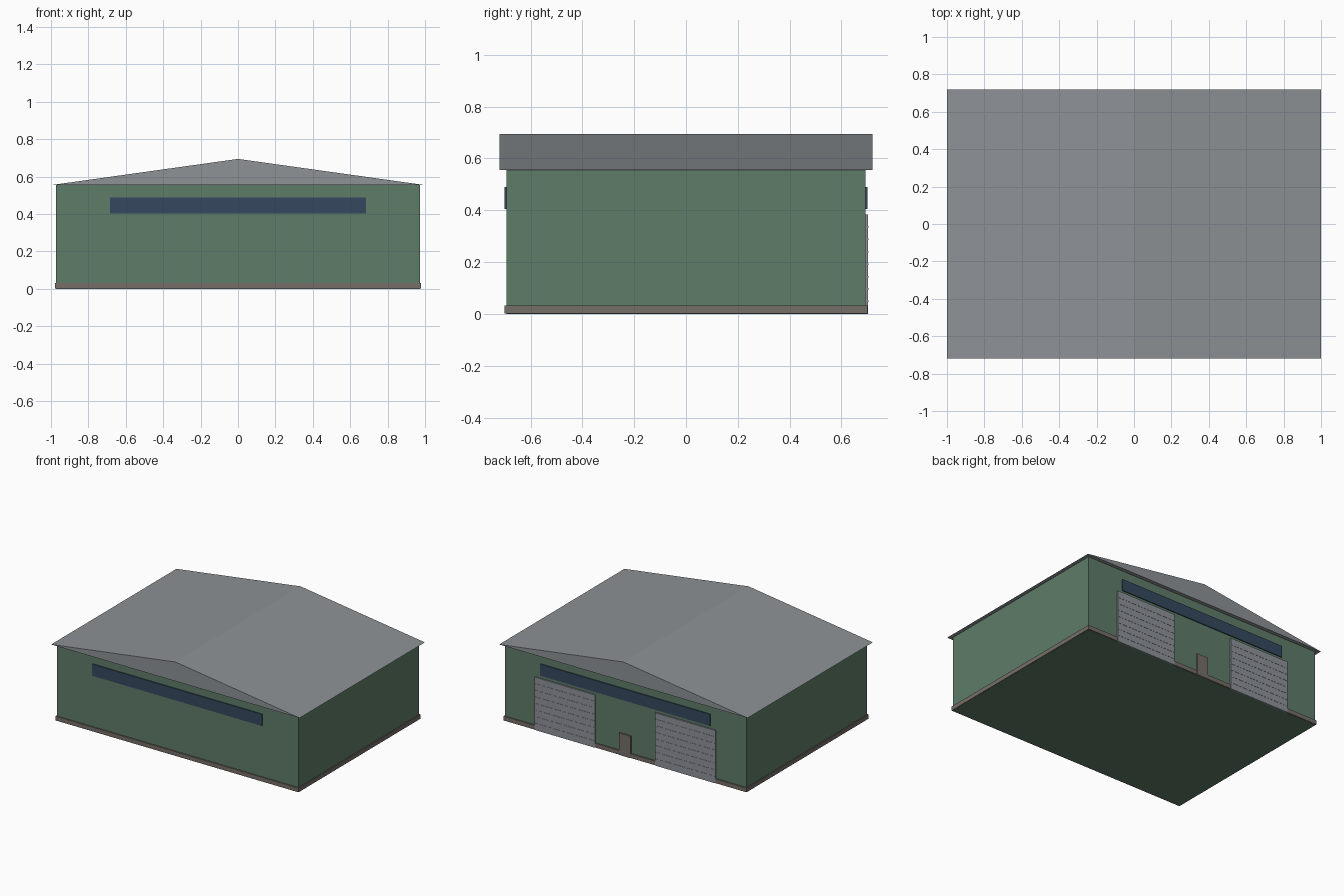
import bpy

if "Cube" in bpy.data.objects:
    bpy.data.objects.remove(bpy.data.objects["Cube"])


def lin(c):
    c /= 255
    return c / 12.92 if c <= 0.04045 else ((c + 0.055) / 1.055) ** 2.4


def material(name, r, g, b):
    m = bpy.data.materials.new(name)
    m.diffuse_color = (lin(r), lin(g), lin(b), 1)
    m.use_nodes = True
    m.node_tree.nodes["Principled BSDF"].inputs["Base Color"].default_value = m.diffuse_color
    return m


green = material("wall green", 94, 124, 104)
grey = material("roof grey", 141, 146, 150)
door_grey = material("shutter grey", 141, 146, 152)
glass = material("window blue", 53, 72, 94)
stone = material("plinth brown grey", 118, 110, 103)


def mesh(name, verts, faces, mat):
    me = bpy.data.meshes.new(name)
    me.from_pydata(verts, [], faces)
    me.materials.append(mat)
    ob = bpy.data.objects.new(name, me)
    bpy.context.collection.objects.link(ob)
    return ob


def box(name, x0, x1, y0, y1, z0, z1, mat):
    verts = [(x, y, z) for z in (z0, z1) for x, y in ((x0, y0), (x1, y0), (x1, y1), (x0, y1))]
    faces = [(3, 2, 1, 0), (4, 5, 6, 7), (0, 1, 5, 4), (1, 2, 6, 5), (2, 3, 7, 6), (3, 0, 4, 7)]
    return mesh(name, verts, faces, mat)


# hall body and low plinth band around it
box("walls", -0.972, 0.972, -0.693, 0.693, 0, 0.556, green)
box("plinth", -0.978, 0.978, -0.701, 0.701, 0.001, 0.032, stone)

# gabled roof: closed triangular prism with a small overhang
profile = [(-1, 0.555), (1, 0.555), (0, 0.695)]
mesh("roof", [(x, y, z) for y in (-0.72, 0.72) for x, z in profile],
     [(0, 1, 2), (5, 4, 3), (3, 4, 1, 0), (1, 4, 5, 2), (2, 5, 3, 0)], grey)

# long strip windows on front and back
box("front_window", -0.684, 0.684, -0.7, -0.692, 0.404, 0.489, glass)
box("back_window", -0.684, 0.684, 0.692, 0.7, 0.404, 0.489, glass)

# two roller shutters on the back, with horizontal ribs
for side, cx in (("left", -0.485), ("right", 0.485)):
    box(side + "_shutter", cx - 0.243, cx + 0.243, 0.692, 0.703, 0, 0.384, door_grey)
    for i in range(1, 8):
        z = 0.384 * i / 8
        box(f"{side}_shutter_rib_{i}", cx - 0.24, cx + 0.24, 0.702, 0.7045,
            z - 0.003, z + 0.003, door_grey)

# small personnel door between the shutters
box("small_door", -0.046, 0.046, 0.692, 0.703, 0, 0.16, stone)
